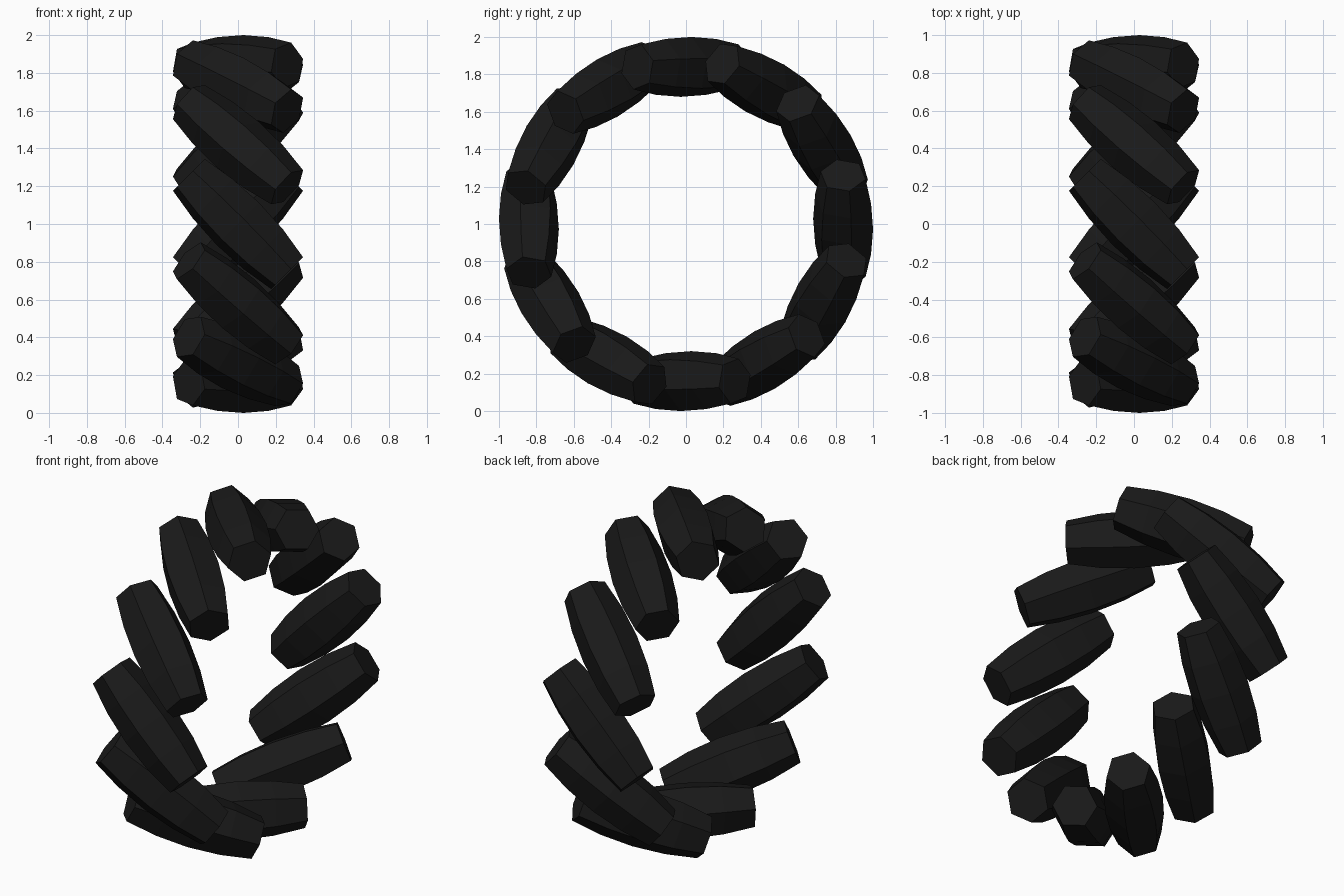
import bpy, bmesh, math
from mathutils import Matrix

if "Cube" in bpy.data.objects:
    bpy.data.objects.remove(bpy.data.objects["Cube"])

COUNT, RING_R, SIDES = 12, 0.84, 6
# barrel profile: (position along roller axis, radius)
PROFILE = [(-0.368, 0.124), (-0.19, 0.154), (0, 0.165), (0.19, 0.154), (0.368, 0.124)]

black = bpy.data.materials.new("black_rubber")
black.diffuse_color = (0.01, 0.01, 0.01, 1)
black.use_nodes = True
black.node_tree.nodes["Principled BSDF"].inputs["Base Color"].default_value = black.diffuse_color


def barrel_mesh():
    # six-sided barrel along local x, with a slight roll about its axis
    bm = bmesh.new()
    roll = math.radians(14)
    rings = []
    for s, r in PROFILE:
        ring = []
        for i in range(SIDES):
            a = roll + math.tau * i / SIDES
            ring.append(bm.verts.new((s, r * math.sin(a), r * math.cos(a))))
        rings.append(ring)
    for a, b in zip(rings, rings[1:]):
        for i in range(SIDES):
            j = (i + 1) % SIDES
            bm.faces.new((a[i], a[j], b[j], b[i]))
    bm.faces.new(rings[0])
    bm.faces.new(rings[-1])
    bmesh.ops.recalc_face_normals(bm, faces=bm.faces)
    me = bpy.data.meshes.new("roller")
    bm.to_mesh(me)
    bm.free()
    me.materials.append(black)
    return me


# ring of rollers around the x axis, each tilted 45 degrees
mesh = barrel_mesh()
for k in range(COUNT):
    ob = bpy.data.objects.new(f"roller_{k + 1}", mesh)
    bpy.context.collection.objects.link(ob)
    ob.matrix_world = (Matrix.Translation((0, 0, 1))
                       @ Matrix.Rotation(math.tau * k / COUNT, 4, 'X')
                       @ Matrix.Translation((0, 0, RING_R))
                       @ Matrix.Rotation(math.radians(-45), 4, 'Z'))
